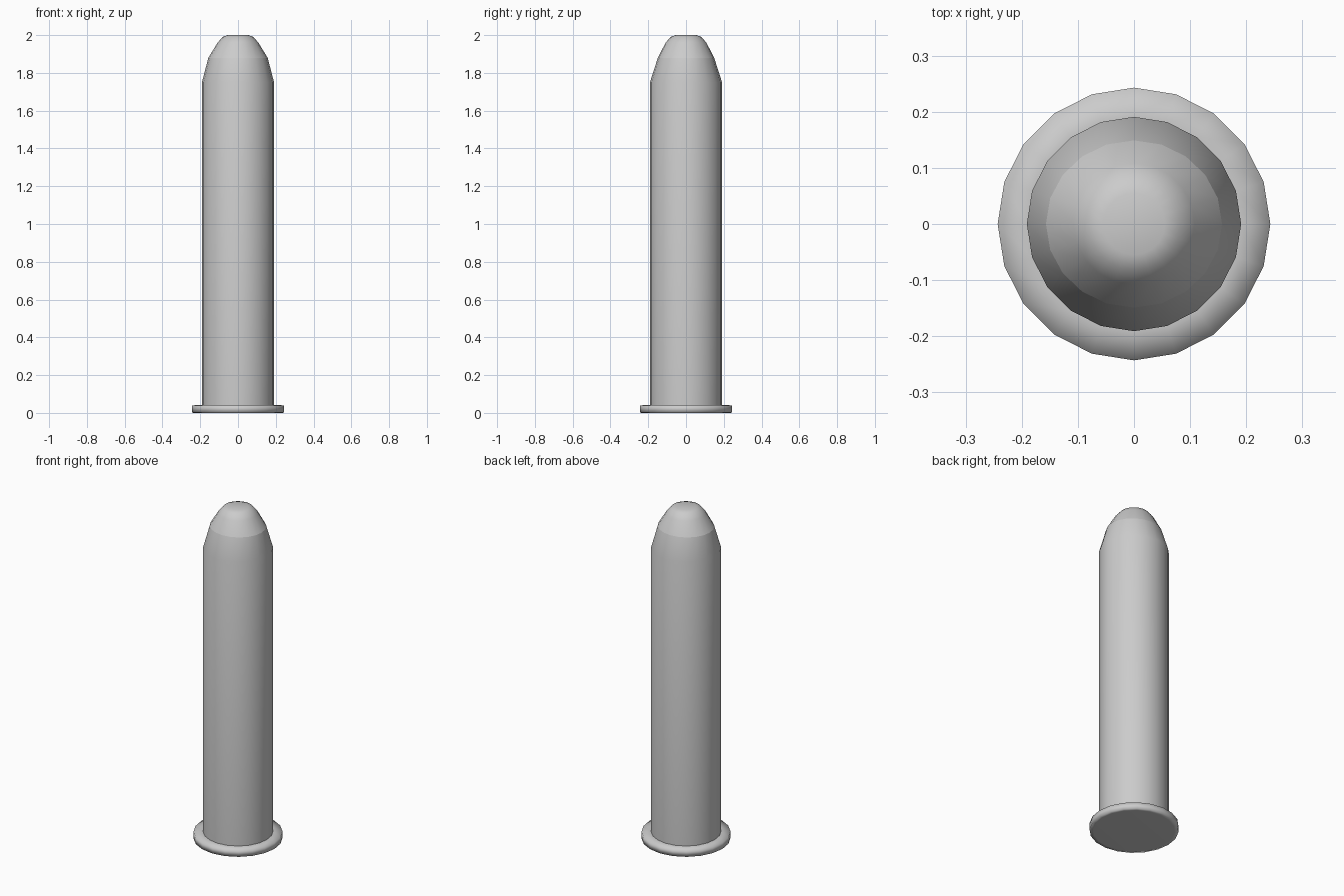
import bpy
from math import sin, cos, pi

if "Cube" in bpy.data.objects:
    bpy.data.objects.remove(bpy.data.objects["Cube"])

SIDES = 20

# Mid grey metal
grey = bpy.data.materials.new("grey_metal")
grey.diffuse_color = (0.58, 0.58, 0.58, 1)
grey.use_nodes = True
grey.node_tree.nodes["Principled BSDF"].inputs["Base Color"].default_value = grey.diffuse_color


def lathe(name, profile, cap_bottom=False, cap_top=False):
    """Spin (x radius, y radius, z) rings into a smooth-shaded part."""
    verts = [(rx * cos(2 * pi * i / SIDES), ry * sin(2 * pi * i / SIDES), z)
             for rx, ry, z in profile for i in range(SIDES)]
    faces = []
    for k in range(len(profile) - 1):
        a, b = k * SIDES, (k + 1) * SIDES
        for i in range(SIDES):
            j = (i + 1) % SIDES
            faces.append((a + i, a + j, b + j, b + i))
    if cap_bottom:
        faces.append(tuple(reversed(range(SIDES))))
    if cap_top:
        faces.append(tuple(range(len(verts) - SIDES, len(verts))))
    mesh = bpy.data.meshes.new(name)
    mesh.from_pydata(verts, [], faces)
    mesh.polygons.foreach_set("use_smooth", [True] * len(mesh.polygons))
    mesh.materials.append(grey)
    obj = bpy.data.objects.new(name, mesh)
    bpy.context.collection.objects.link(obj)
    return obj


def circles(points):
    return [(r, r, z) for r, z in points]


# Rim: thin disc with softened edges under the casing
lathe("rim", circles([(0.222, 0), (0.243, 0.001), (0.243, 0.04),
                      (0.191, 0.042)]), cap_bottom=True)

# Casing: straight wall and tapered shoulder
seam = (0.157, 0.149, 1.88)
lathe("casing", circles([(0.191, 0.042), (0.191, 1.75)]) + [seam])

# Nose: rounded tip with a small flat top
lathe("nose", [seam] + circles([(0.108, 1.96), (0.082, 1.99), (0.055, 2.0)]),
      cap_top=True)
